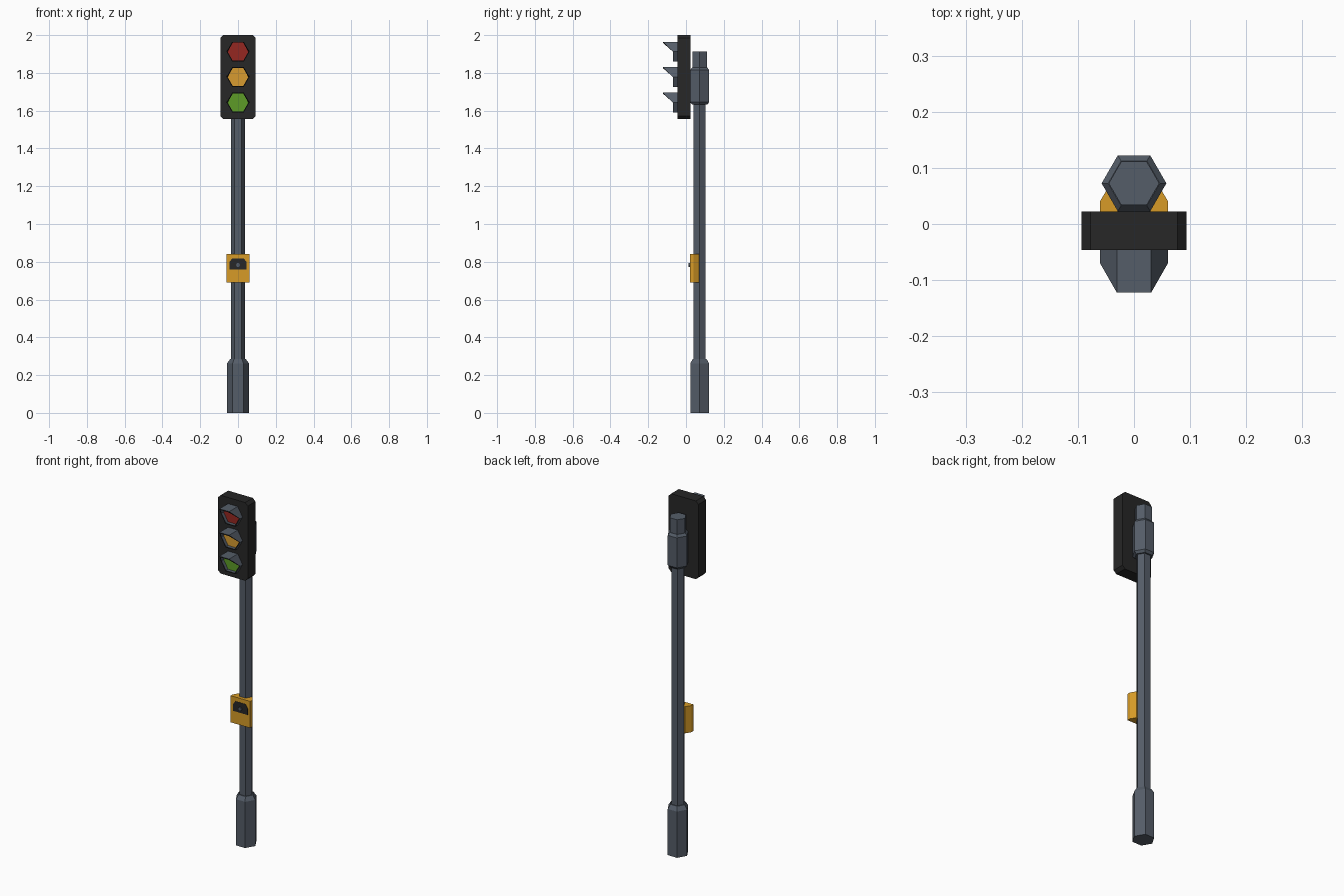
import bpy, bmesh, math
from mathutils import Vector

if "Cube" in bpy.data.objects:
    bpy.data.objects.remove(bpy.data.objects["Cube"])


def mat(name, r, g, b):
    m = bpy.data.materials.new(name)
    m.diffuse_color = (r, g, b, 1)
    m.use_nodes = True
    m.node_tree.nodes["Principled BSDF"].inputs["Base Color"].default_value = m.diffuse_color
    return m


SLATE = mat("slate", 0.09, 0.11, 0.14)
BLACK = mat("black", 0.02, 0.02, 0.02)
YELLOW = mat("yellow", 0.68, 0.33, 0.02)
RED = mat("red", 0.30, 0.02, 0.015)
AMBER = mat("amber", 0.68, 0.33, 0.03)
GREEN = mat("green", 0.11, 0.33, 0.02)
POLE_Y = 0.0725


def loft(name, rings, material, closed=False):
    """Skin a list of equal-length point rings; cap the ends, or close into a loop."""
    bm = bmesh.new()
    rows = [[bm.verts.new(Vector(p)) for p in ring] for ring in rings]
    n = len(rows[0])
    pairs = list(zip(rows, rows[1:]))
    if closed:
        pairs.append((rows[-1], rows[0]))
    else:
        bm.faces.new(rows[0])
        bm.faces.new(rows[-1])
    for a, b in pairs:
        for i in range(n):
            j = (i + 1) % n
            bm.faces.new((a[i], a[j], b[j], b[i]))
    bmesh.ops.recalc_face_normals(bm, faces=bm.faces)
    me = bpy.data.meshes.new(name)
    bm.to_mesh(me)
    bm.free()
    me.materials.append(material)
    ob = bpy.data.objects.new(name, me)
    bpy.context.collection.objects.link(ob)
    return ob


def hexagon(r):
    return [(r * math.cos(k * math.pi / 3), r * math.sin(k * math.pi / 3)) for k in range(6)]


def hex_post(name, levels):
    """Upright hexagonal post from (z, radius) levels."""
    return loft(name, [[(x, y + POLE_Y, z) for x, y in hexagon(r)] for z, r in levels], SLATE)


def front_plate(name, profile, y0, y1, material):
    """Extrude an (x, z) profile along y."""
    return loft(name, [[(x, y, z) for x, z in profile] for y in (y0, y1)], material)


# Pole: wide foot, slim shaft, mounting sleeve and top stub
hex_post("base", [(0, 0.0577), (0.262, 0.0577), (0.285, 0.042)])
hex_post("pole", [(0.27, 0.037), (1.65, 0.037)])
hex_post("mount_sleeve", [(1.632, 0.046), (1.645, 0.0577), (1.815, 0.0577), (1.829, 0.046)])
hex_post("pole_top", [(1.82, 0.045), (1.912, 0.045)])

# Signal housing with clipped corners
W, C, Z0, Z1 = 0.0935, 0.016, 1.556, 2.0
front_plate("signal_housing",
            [(W, Z0 + C), (W, Z1 - C), (W - C, Z1), (C - W, Z1),
             (-W, Z1 - C), (-W, Z0 + C), (C - W, Z0), (W - C, Z0)],
            -0.046, 0.0225, BLACK)

# Three lenses, each in a hexagonal visor that is long on top and short below
for label, z, colour in (("red", 1.912, RED), ("amber", 1.778, AMBER), ("green", 1.643, GREEN)):
    front_plate(label + "_lens", [(x, z + h) for x, h in hexagon(0.0555)], -0.050, -0.044, colour)

    def ring(r, front):
        return [(x, (-0.1225 if h > 0.01 else -0.069) if front else -0.044, z + h)
                for x, h in hexagon(r)]
    visor = loft(label + "_visor",
                 [ring(0.061, False), ring(0.061, True), ring(0.055, True), ring(0.055, False)],
                 SLATE, closed=True)
    visor.data.materials.append(BLACK)
    for f in visor.data.polygons[6:12]:   # dark front rim
        f.material_index = 1

# Push-button box, tapered towards the pole
box = [(-0.061, 0.022), (0.061, 0.022), (0.061, 0.04), (0.043, 0.07), (-0.043, 0.07), (-0.061, 0.04)]
loft("button_box", [[(x, y, z) for x, y in box] for z in (0.69, 0.841)], YELLOW)
front_plate("button_panel",
            [(-0.046, 0.76), (0.046, 0.76), (0.046, 0.797), (0.031, 0.818), (-0.031, 0.818), (-0.046, 0.797)],
            0.0205, 0.03, BLACK)
front_plate("push_button", [(x, 0.783 + h) for x, h in hexagon(0.011)], 0.014, 0.025, SLATE)
